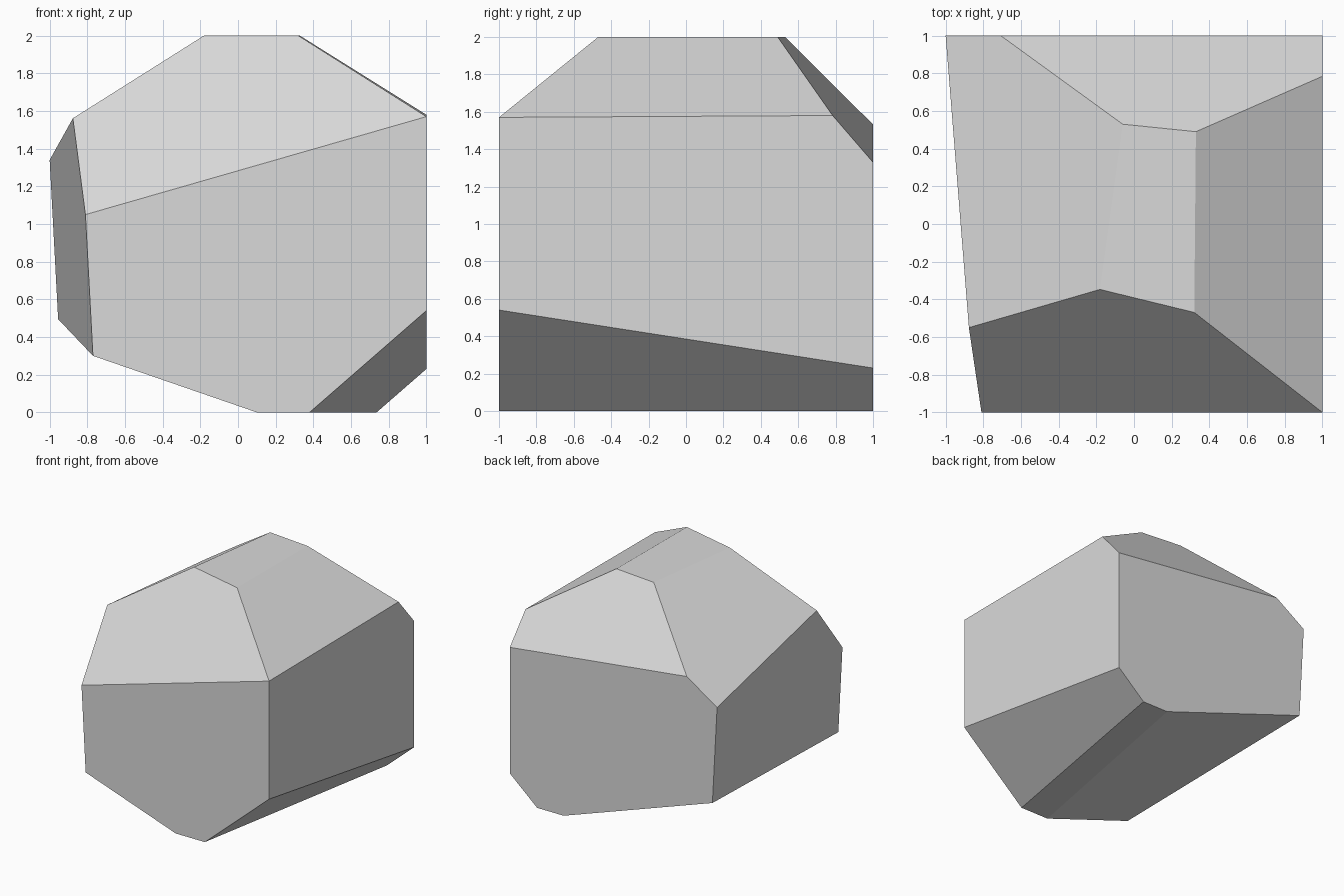
import bpy
import bmesh
from mathutils import Matrix, Vector

default_cube = bpy.data.objects.get("Cube")
if default_cube:
    bpy.data.objects.remove(default_cube, do_unlink=True)

# Plain stone material
STONE = (0.7, 0.7, 0.7, 1.0)
stone = bpy.data.materials.new("stone_grey")
stone.use_nodes = True
stone.diffuse_color = STONE
shader = next(n for n in stone.node_tree.nodes if n.type == 'BSDF_PRINCIPLED')
shader.inputs["Base Color"].default_value = STONE

CENTRE = Vector((0, 0, 1))


def chip(bm, a, b, c):
    """Slice the block along the plane through three points and cap the cut."""
    a, b, c = Vector(a), Vector(b), Vector(c)
    normal = (b - a).cross(c - a).normalized()
    if normal.dot(CENTRE - a) > 0:
        normal = -normal
    cut = bmesh.ops.bisect_plane(
        bm, geom=bm.verts[:] + bm.edges[:] + bm.faces[:], dist=0.0005,
        plane_co=a, plane_no=normal, clear_outer=True)
    rim = [e for e in cut["geom_cut"] if isinstance(e, bmesh.types.BMEdge)]
    bmesh.ops.edgeloop_fill(bm, edges=rim)


# Block with seven chipped sides
CHIPS = {
    "front_top": ((-0.81, -1, 1.05), (1, -1, 1.57), (-0.17, -0.35, 2)),
    "back_top": ((0.33, 0.49, 2), (-0.69, 1, 1.53), (1, 1, 1.33)),
    "right_top": ((-0.88, -0.56, 1.56), (-0.06, 0.53, 2), (-1, 1, 1.34)),
    "left_top": ((1, -1, 1.57), (1, 0.78, 1.58), (0.32, -0.47, 2)),
    "right_side": ((-0.81, -1, 1.05), (-0.77, -1, 0.3), (-1, 1, 1.34)),
    "right_base": ((-0.77, -1, 0.3), (0.1, -1, 0), (0.48, 1, 0)),
    "left_base": ((1, -1, 0.54), (0.38, -1, 0), (1, 1, 0.23)),
}

bm = bmesh.new()
bmesh.ops.create_cube(bm, size=2, matrix=Matrix.Translation(CENTRE))
for points in CHIPS.values():
    chip(bm, *points)
bmesh.ops.remove_doubles(bm, verts=bm.verts[:], dist=0.002)
bmesh.ops.recalc_face_normals(bm, faces=bm.faces[:])

mesh = bpy.data.meshes.new("rock")
bm.to_mesh(mesh)
bm.free()
mesh.materials.append(stone)
rock = bpy.data.objects.new("rock", mesh)
bpy.context.scene.collection.objects.link(rock)
